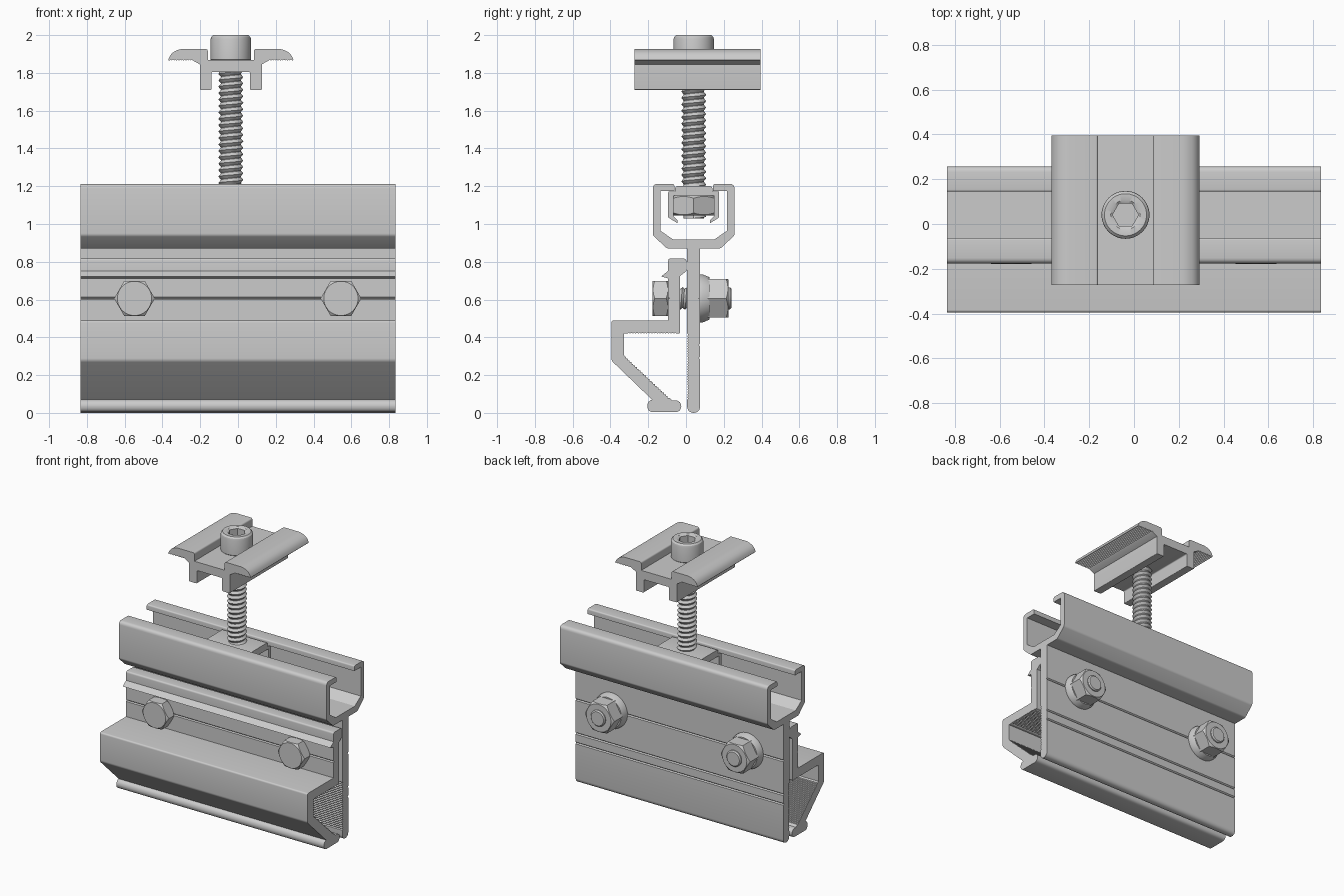
import bpy, bmesh, math
from mathutils import Vector

if "Cube" in bpy.data.objects:
    bpy.data.objects.remove(bpy.data.objects["Cube"])

CX, CY = -0.038, 0.041          # axis of the vertical bolt
HALF = 0.835                    # half length of the rail


def finish(name, bm, angle=30):
    """Clean normals, smooth faces but keep hard edges, link the object."""
    bmesh.ops.recalc_face_normals(bm, faces=bm.faces)
    for f in bm.faces:
        f.smooth = True
    for e in bm.edges:
        e.smooth = len(e.link_faces) == 2 and e.calc_face_angle(0) < math.radians(angle)
    me = bpy.data.meshes.new(name)
    bm.to_mesh(me)
    bm.free()
    ob = bpy.data.objects.new(name, me)
    bpy.context.collection.objects.link(ob)
    return ob


def rounded(pts, steps=6):
    """Points (a, b) stay sharp; points (a, b, r) get a rounded corner."""
    out = []
    for i, p in enumerate(pts):
        c = Vector(p[:2])
        if len(p) == 2:
            out.append(c)
            continue
        a = c + (Vector(pts[i - 1][:2]) - c).normalized() * p[2]
        b = c + (Vector(pts[(i + 1) % len(pts)][:2]) - c).normalized() * p[2]
        for k in range(steps + 1):
            t = k / steps
            out.append(a * (1 - t) ** 2 + c * 1.7 * t * (1 - t) + (a + b) * 0.15 * t * (1 - t) + b * t * t)
    return out


def teeth(p, q, n, depth):
    """Serrated line from p to q, teeth cut to the left side for positive depth."""
    p, q = Vector(p), Vector(q)
    d = (q - p) / n
    side = Vector((-d.y, d.x)).normalized() * depth
    out = []
    for i in range(n):
        out += [tuple(p + d * i), tuple(p + d * (i + 0.5) + side)]
    return out + [tuple(q)]


def extrude(name, pts, lo, hi, axis):
    """Extrude a closed profile along 'x' (profile is y,z) or 'y' (profile is x,z)."""
    bm = bmesh.new()
    put = (lambda p, t: (t, p[0], p[1])) if axis == 'x' else (lambda p, t: (p[0], t, p[1]))
    pts = rounded(pts)
    a = [bm.verts.new(put(p, lo)) for p in pts]
    b = [bm.verts.new(put(p, hi)) for p in pts]
    for i in range(len(a)):
        j = (i + 1) % len(a)
        bm.faces.new((a[i], a[j], b[j], b[i]))
    bm.faces.new(a)
    bm.faces.new(b)
    return finish(name, bm)


def place(p, origin, along):
    o = Vector(origin)
    return o + (Vector(p) if along == 'z' else Vector((p[0], p[2], p[1])))


def ring(r, z, hexagon=False, chamfer=0.0, n=48):
    """Circle, or hexagon of corner radius r whose corners may drop by a chamfer."""
    out = []
    ap = r * math.cos(math.pi / 6)
    for i in range(n):
        t = 2 * math.pi * i / n
        q = ap / math.cos(t % (math.pi / 3) - math.pi / 6) if hexagon else r
        out.append((q * math.cos(t), q * math.sin(t), z + (q - ap) * chamfer))
    return out


def loft(name, rings, origin, along='z'):
    bm = bmesh.new()
    vs = [[bm.verts.new(place(p, origin, along)) for p in r] for r in rings]
    for a, b in zip(vs, vs[1:]):
        for i in range(len(a)):
            j = (i + 1) % len(a)
            bm.faces.new((a[i], a[j], b[j], b[i]))
    bm.faces.new(vs[0])
    bm.faces.new(vs[-1])
    return finish(name, bm)


def hex_body(name, r, lo, hi, origin, along='z'):
    ap = r * math.cos(math.pi / 6) * 0.97
    return loft(name, [ring(ap, lo), ring(r, lo + .004, True, .6),
                       ring(r, hi - .004, True, -.6), ring(ap, hi)], origin, along)


def thread(name, r, depth, pitch, lo, hi, origin, along='z', n=32):
    """Helical V thread: strips between a crest helix and a root helix."""
    bm = bmesh.new()
    count = int((hi - lo) / pitch * n)

    def helix(rad, off):
        return [bm.verts.new(place((rad * math.cos(2 * math.pi * i / n), rad * math.sin(2 * math.pi * i / n),
                                    lo + off + pitch * i / n), origin, along)) for i in range(count)]
    crest, root = helix(r, 0), helix(r - depth, pitch / 2)
    for i in range(count - 1):
        bm.faces.new((crest[i], crest[i + 1], root[i + 1], root[i]))
        if i + n + 1 < count:
            bm.faces.new((root[i], root[i + 1], crest[i + n + 1], crest[i + n]))
    return finish(name, bm)


# Rail: open channel on top of a flat blade with grooves on the back
def groove(y, z, s):
    return [(y, z - s * .007), (y - .008, z), (y, z + s * .007)]


rail = [(.006, 0, .033), (.075, 0, .033)]
for z in (.29, .36, .606):
    rail += groove(.075, z, 1)
rail += [(.075, .87), (.182, .87, .01), (.257, .94, .01), (.257, 1.213, .025), (.144, 1.213, .01),
         (.144, 1.175), (.218, 1.175), (.218, .965), (.15, .918), (-.068, .918), (-.136, .965),
         (-.136, 1.175), (-.062, 1.175), (-.062, 1.213, .01), (-.176, 1.213, .025),
         (-.176, .94, .01), (-.1, .87, .01), (.006, .87)]
rail += teeth((.006, .42), (.006, .07), 26, .006)
extrude("rail", rail, -HALF, HALF, 'x')

# Clamping jaw: hooked profile in front of the blade
jaw = [(-.094, .818, .012), (.004, .818, .02), (.004, .752, .006), (-.031, .725), (-.031, .42, .008)]
jaw += teeth((-.05, .42), (-.31, .42), 18, -.005) + [(-.327, .42), (-.327, .304)]
jaw += teeth((-.318, .296), (-.088, .08), 24, -.006)
jaw += [(-.073, .066), (-.025, .066, .03), (-.025, .004, .03), (-.205, .004, .03), (-.205, .066, .028),
        (-.18, .07), (-.395, .277, .012), (-.395, .489, .012), (-.094, .489)]
jaw += [(-.094, .599), (-.087, .606), (-.094, .613), (-.094, .712), (-.132, .722), (-.094, .752)]
extrude("clamping_jaw", jaw, -HALF, HALF, 'x')

# Two cross bolts holding the jaw to the blade
for side, x in (("left", -.548), ("right", .545)):
    o = (x, 0, .606)
    hex_body(side + "_bolt_head", .108, -.178, -.092, o, 'y')
    thread(side + "_bolt_thread", .06, .01, .024, -.12, .22, o, 'y')
    loft(side + "_bolt_end", [ring(.058, .15), ring(.058, .233), ring(.05, .241)], o, 'y')
    loft(side + "_nut_flange", [ring(.127, .072), ring(.127, .088), ring(.112, .125)], o, 'y')
    hex_body(side + "_nut", .118, .1, .226, o, 'y')

# Top clamp: winged plate with two legs and serrated undersides
half = [(.122, 1.867), (.122, 1.927, .012), (.27, 1.927, .02), (.315, 1.905, .02), (.333, 1.867, .006)]
half += teeth((.325, 1.865), (.2, 1.865), 10, -.006)
half += [(.164, 1.845), (.164, 1.71, .005), (.102, 1.71, .005), (.102, 1.805, .008)]
clamp = [(CX + p[0],) + p[1:] for p in half] + [(CX - p[0],) + p[1:] for p in reversed(half)]
extrude("top_clamp", clamp, -.273, .394, 'y')

# Vertical socket bolt with its thread
axis = (CX, CY, 0)
loft("socket_head", [ring(.1, 1.862), ring(.107, 1.87), ring(.107, 1.978), ring(.104, 1.99), ring(.094, 2.0),
                     ring(.066, 2.0), ring(.058, 1.992, True), ring(.058, 1.92, True)], axis)
thread("bolt_thread", .066, .014, .034, 1.03, 1.875, axis)
loft("bolt_core", [ring(.053, 1.03), ring(.053, 1.87)], axis)

# Channel nut and the clip that carries it
hex_body("channel_nut", .125, 1.045, 1.15, axis)
h = [(.098, 1.2, .01), (.098, 1.172), (.135, 1.172, .006), (.135, 1.035), (.085, 1.003, .006),
     (.085, 1.018), (.107, 1.04), (.107, 1.15)]
clip = [(CY + p[0],) + p[1:] for p in h] + [(CY - p[0],) + p[1:] for p in reversed(h)]
extrude("nut_clip", clip, CX - .18, CX + .18, 'x')
